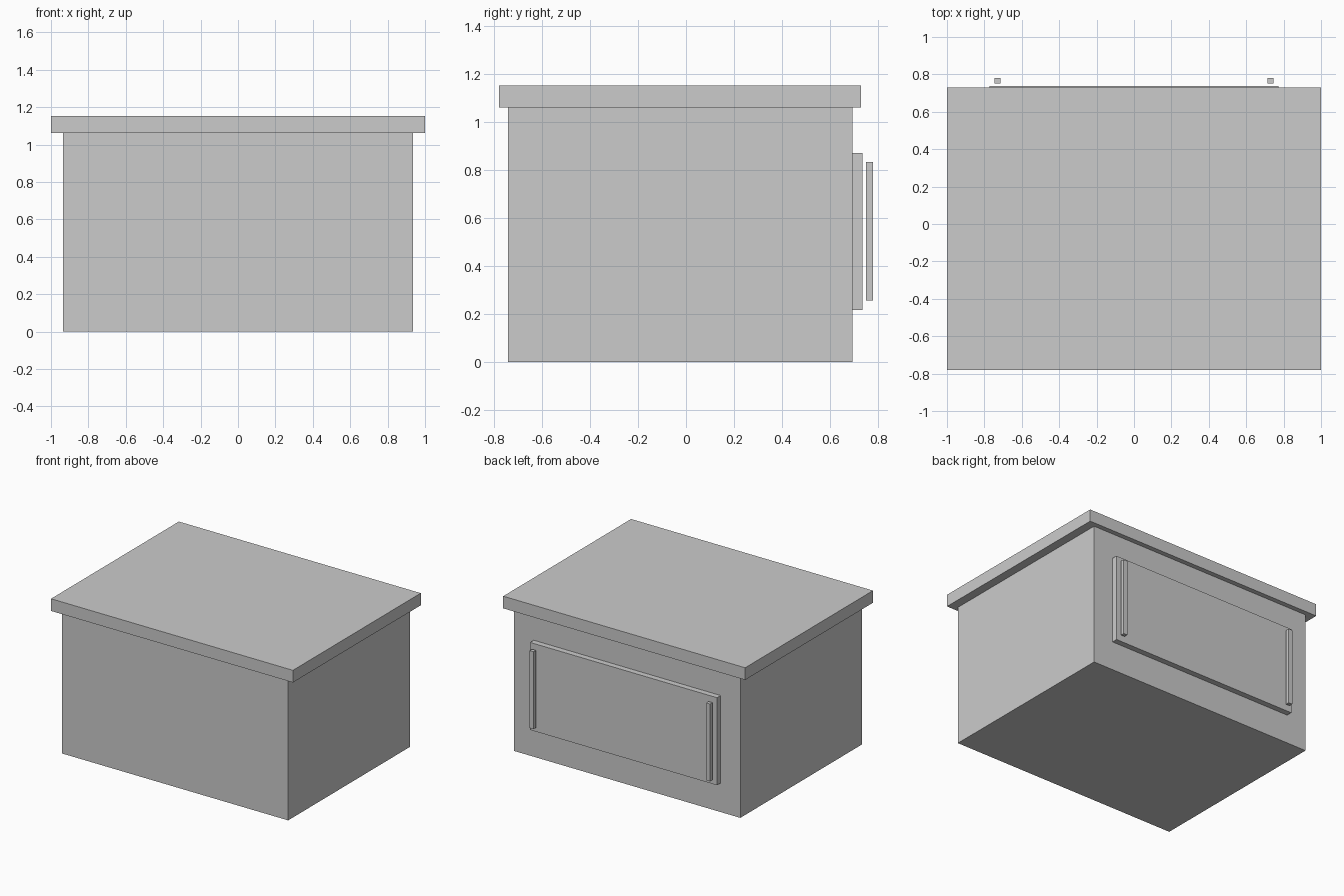
import bpy
import bmesh
from mathutils import Vector

default_cube = bpy.data.objects.get("Cube")
if default_cube:
    bpy.data.objects.remove(default_cube, do_unlink=True)

# Single plain grey finish
grey = bpy.data.materials.new("light_grey")
grey.use_nodes = True
colour = (0.6, 0.6, 0.6, 1)
grey.diffuse_color = colour
grey.node_tree.nodes["Principled BSDF"].inputs["Base Color"].default_value = colour


def box(name, low, high):
    """Add a sharp-edged box spanning two opposite corners."""
    low, high = Vector(low), Vector(high)
    centre = (low + high) / 2
    mesh = bpy.data.meshes.new(name)
    bm = bmesh.new()
    bmesh.ops.create_cube(bm, size=1)
    bmesh.ops.scale(bm, vec=high - low, verts=bm.verts)
    bm.to_mesh(mesh)
    bm.free()
    mesh.materials.append(grey)
    obj = bpy.data.objects.new(name, mesh)
    obj.location = centre
    bpy.context.collection.objects.link(obj)
    return obj


# Cabinet body and overhanging top
box("cabinet_body", (-0.935, -0.743, 0), (0.935, 0.694, 1.062))
box("counter_top", (-1, -0.78, 1.062), (1, 0.73, 1.153))

# Raised door panel on the back
box("door_panel", (-0.773, 0.694, 0.217), (0.773, 0.737, 0.871))

# Pair of upright handles standing clear of the panel
for side, x in (("left", 0.73), ("right", -0.73)):
    box(side + "_handle", (x - 0.016, 0.752, 0.255), (x + 0.016, 0.78, 0.833))
